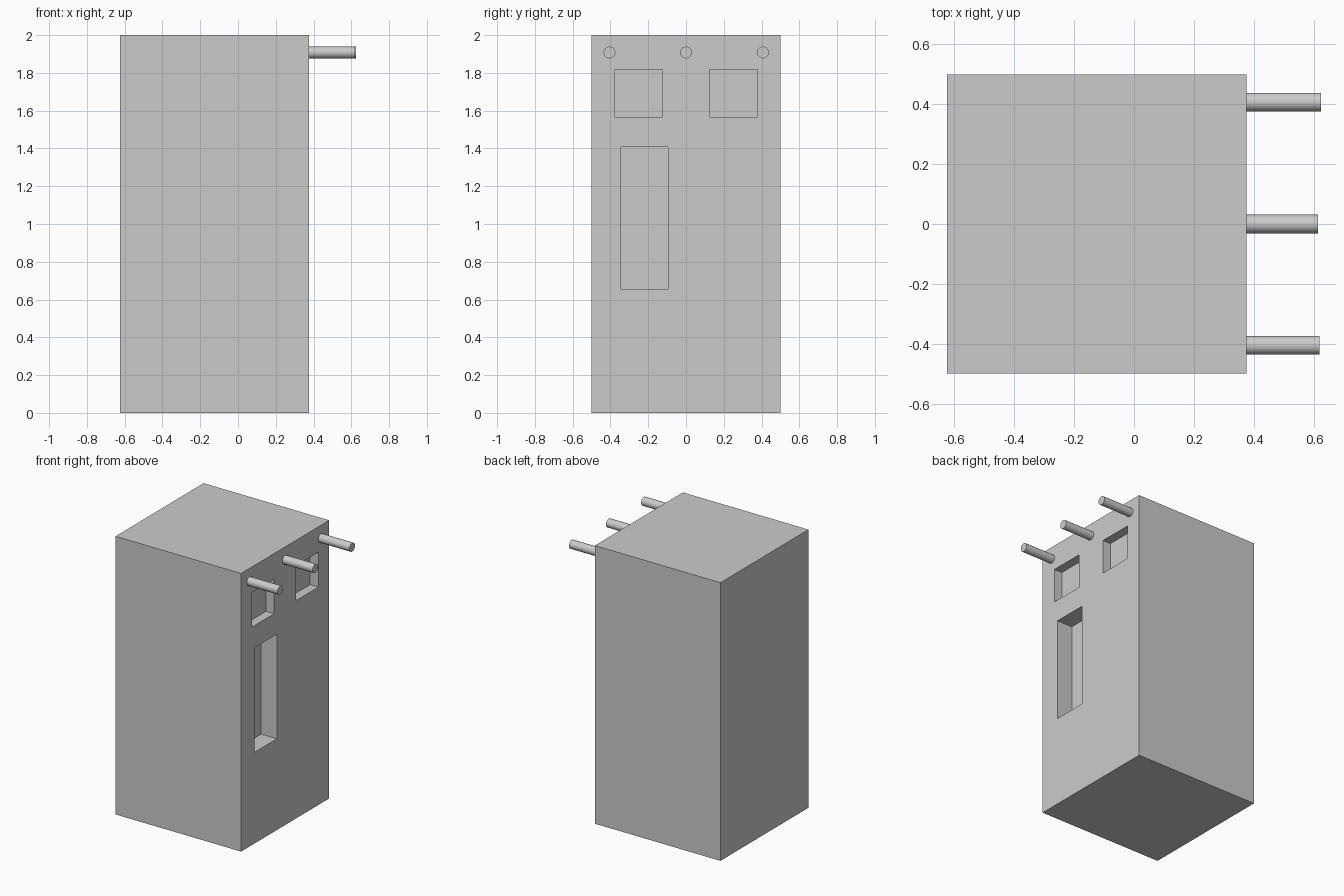
import bpy
import math

if "Cube" in bpy.data.objects:
    bpy.data.objects.remove(bpy.data.objects["Cube"])

FACE_X = 0.375          # front wall of the building, facing +x
BACK_X = -0.624
HALF_Y = 0.5
HEIGHT = 2.0


def box(name, x0, x1, y0, y1, z0, z1):
    bpy.ops.mesh.primitive_cube_add(
        size=1, location=((x0 + x1) / 2, (y0 + y1) / 2, (z0 + z1) / 2))
    ob = bpy.context.object
    ob.name = name
    ob.scale = (x1 - x0, y1 - y0, z1 - z0)
    bpy.ops.object.transform_apply(location=False, rotation=False, scale=True)
    return ob


def recess(body, name, y0, y1, z0, z1, depth):
    """Sink a rectangular pocket into the front wall."""
    cutter = box(name, FACE_X - depth, FACE_X + 0.1, y0, y1, z0, z1)
    cutter.hide_render = True
    mod = body.modifiers.new(name, 'BOOLEAN')
    mod.operation = 'DIFFERENCE'
    mod.solver = 'EXACT'
    mod.object = cutter
    bpy.context.view_layer.objects.active = body
    bpy.ops.object.modifier_apply(modifier=mod.name)
    bpy.data.objects.remove(cutter)


# Building block
body = box("building_block", BACK_X, FACE_X, -HALF_Y, HALF_Y, 0, HEIGHT)

# Two square windows and the off-centre doorway
recess(body, "left_window", -0.378, -0.125, 1.567, 1.817, 0.065)
recess(body, "right_window", 0.125, 0.378, 1.567, 1.817, 0.065)
recess(body, "doorway", -0.347, -0.094, 0.656, 1.408, 0.125)

# Round roof beams poking out of the wall, slightly uneven in length
for name, y, end_x in (("left_beam", -0.405, 0.619),
                       ("middle_beam", 0.0, 0.615),
                       ("right_beam", 0.407, 0.624)):
    start_x = FACE_X - 0.02
    bpy.ops.mesh.primitive_cylinder_add(
        vertices=32, radius=0.031, depth=end_x - start_x,
        location=((start_x + end_x) / 2, y, 1.908),
        rotation=(0, math.pi / 2, 0))
    bpy.context.object.name = name
    bpy.ops.object.shade_smooth_by_angle(angle=math.radians(30))
